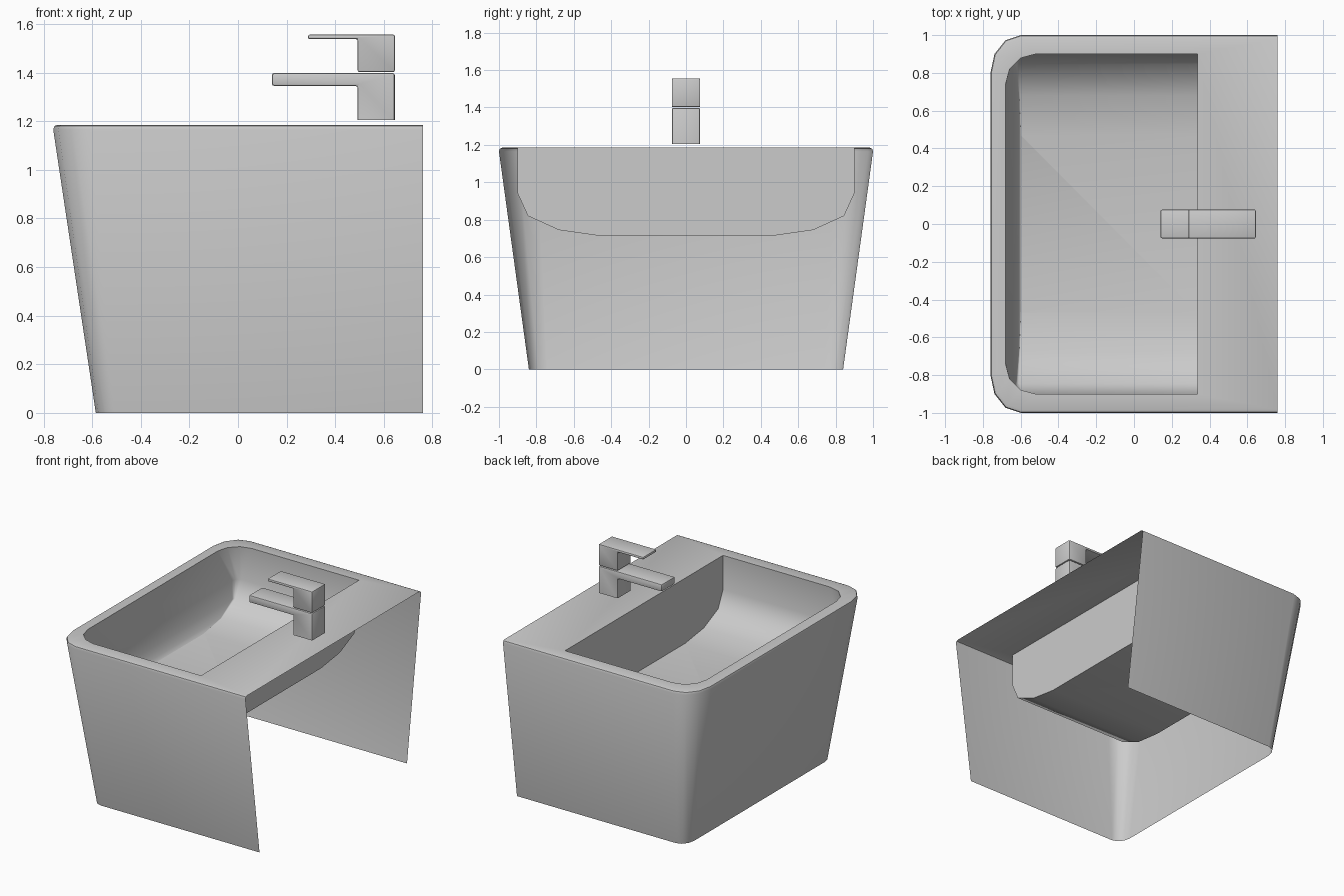
import bpy, bmesh, math

if "Cube" in bpy.data.objects:
    bpy.data.objects.remove(bpy.data.objects["Cube"])


def finish(bm, name, angle):
    me = bpy.data.meshes.new(name)
    bm.to_mesh(me)
    bm.free()
    ob = bpy.data.objects.new(name, me)
    bpy.context.collection.objects.link(ob)
    bpy.ops.object.select_all(action='DESELECT')
    bpy.context.view_layer.objects.active = ob
    ob.select_set(True)
    bpy.ops.object.shade_smooth_by_angle(angle=math.radians(angle))
    return ob


def plan_ring(bm, z, x_left, x_right, w, rx, ry):
    """U-shaped plan outline with two rounded corners, open on the right."""
    half = [(x_right, w)]
    for i in range(4):
        a = math.radians(90 - 30 * i)
        half.append((x_left + rx - rx * math.cos(a), w - ry + ry * math.sin(a)))
    pts = [(x, -y) for x, y in half] + half[::-1]
    return [bm.verts.new((x, y, z)) for x, y in pts]


# Washbasin: outer shell, rounded rim, deck and bowl lofted as one open sheet
bm = bmesh.new()
sections = [
    # z, left x, right x, half width, corner radii
    (0.0, -0.585, 0.76, 0.84, 0.08, 0.10),
    (1.165, -0.76, 0.76, 1.0, 0.16, 0.20),
    (1.18, -0.755, 0.76, 0.995, 0.155, 0.195),
    (1.185, -0.742, 0.76, 0.982, 0.145, 0.185),
    (1.185, -0.68, 0.335, 0.90, 0.16, 0.16),
    (0.94, -0.642, 0.335, 0.90, 0.05, 0.05),
    (0.82, -0.622, 0.335, 0.845, 0.012, 0.02),
    (0.745, -0.608, 0.335, 0.68, 0.006, 0.01),
    (0.715, -0.60, 0.335, 0.47, 0.004, 0.006),
]
rings = [plan_ring(bm, *s) for s in sections]
for a, b in zip(rings, rings[1:]):
    if a is rings[3]:
        bm.faces.new((a[0], a[-1], b[-1], b[0]))       # deck behind the bowl
    for i in range(len(a) - 1):
        bm.faces.new((a[i], b[i], b[i + 1], a[i + 1]))
bowl = rings[4:]
bm.faces.new(bowl[-1][::-1])                            # bowl floor
bm.faces.new([bowl[0][0]] + [r[-1] for r in bowl]
             + [r[0] for r in bowl[:0:-1]])             # bowl back wall
finish(bm, "washbasin", 50)


def tap_part(name, profile, half_width, bevel, sharp_z=None):
    """Extrude an x-z profile across y and bevel its edges."""
    bm = bmesh.new()
    f = bm.faces.new([bm.verts.new((x, -half_width, z)) for x, z in profile])
    ext = bmesh.ops.extrude_face_region(bm, geom=[f], use_keep_orig=True)
    for v in ext["geom"]:
        if isinstance(v, bmesh.types.BMVert):
            v.co.y = half_width
    bmesh.ops.recalc_face_normals(bm, faces=bm.faces)
    edges = [e for e in bm.edges if sharp_z is None
             or any(abs(v.co.z - sharp_z) > 1e-4 for v in e.verts)]
    bmesh.ops.bevel(bm, geom=edges, offset=bevel, segments=2, profile=0.5,
                    affect='EDGES', clamp_overlap=True)
    return finish(bm, name, 30)


# Tap: lower column with spout, upper block with lever
tap_part("tap_spout", [(0.14, 1.345), (0.492, 1.345), (0.492, 1.205),
                       (0.645, 1.205), (0.645, 1.398), (0.14, 1.398)],
         0.076, 0.009, sharp_z=1.205)
tap_part("tap_lever", [(0.288, 1.537), (0.492, 1.537), (0.492, 1.402),
                       (0.645, 1.402), (0.645, 1.556), (0.288, 1.556)],
         0.076, 0.007)
